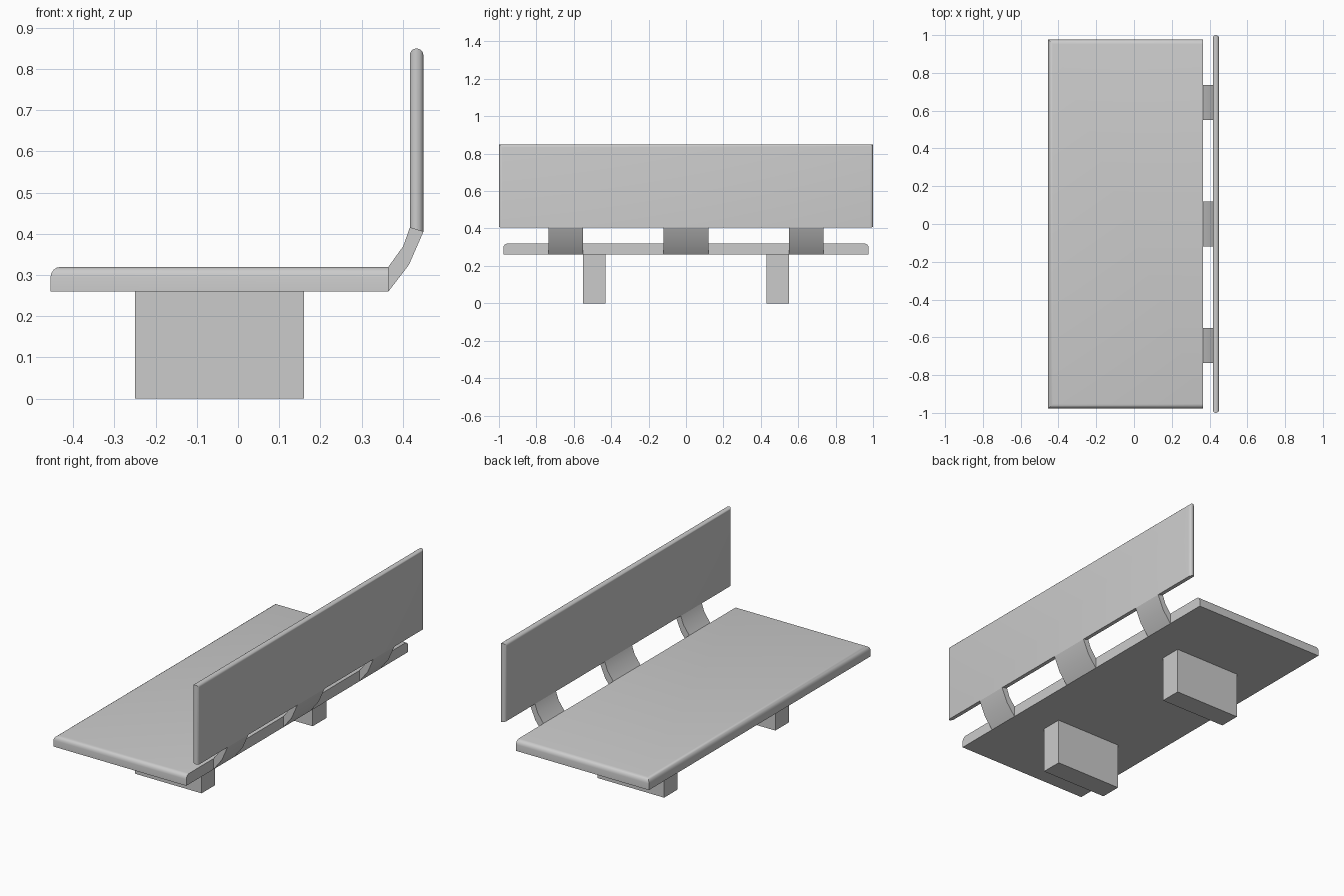
import bpy, bmesh
from mathutils import Vector

if "Cube" in bpy.data.objects:
    bpy.data.objects.remove(bpy.data.objects["Cube"])

grey = bpy.data.materials.new("plain_grey")
grey.diffuse_color = (0.6, 0.6, 0.6, 1)
grey.use_nodes = True
grey.node_tree.nodes["Principled BSDF"].inputs["Base Color"].default_value = grey.diffuse_color


def extrude_profile(name, profile, y0, y1, bevel_rule=None, radius=0.0, segments=4):
    """Extrude an (x, z) outline along y, rounding the edges the rule picks."""
    bm = bmesh.new()
    face = bm.faces.new([bm.verts.new((x, y0, z)) for x, z in profile])
    out = bmesh.ops.extrude_face_region(bm, geom=[face])
    moved = [v for v in out["geom"] if isinstance(v, bmesh.types.BMVert)]
    bmesh.ops.translate(bm, verts=moved, vec=Vector((0, y1 - y0, 0)))
    bmesh.ops.recalc_face_normals(bm, faces=bm.faces)
    if bevel_rule:
        edges = [e for e in bm.edges if bevel_rule(e.verts[0].co, e.verts[1].co)]
        bmesh.ops.bevel(bm, geom=edges, offset=radius, segments=segments,
                        profile=0.5, affect='EDGES', clamp_overlap=True)
    mesh = bpy.data.meshes.new(name)
    bm.to_mesh(mesh)
    bm.free()
    mesh.materials.append(grey)
    obj = bpy.data.objects.new(name, mesh)
    bpy.context.collection.objects.link(obj)
    bpy.ops.object.select_all(action='DESELECT')
    obj.select_set(True)
    bpy.context.view_layer.objects.active = obj
    bpy.ops.object.shade_smooth_by_angle(angle=0.6)
    return obj


def box(x0, x1, z0, z1):
    return [(x0, z0), (x1, z0), (x1, z1), (x0, z1)]


# Seat: rounded top edge on the front and both ends, square at the back
def seat_edge(a, b):
    top = min(a.z, b.z) > 0.31
    return top and not (a.x > 0.36 and b.x > 0.36)


extrude_profile("seat", box(-0.455, 0.365, 0.26, 0.32), -0.977, 0.977, seat_edge, 0.025)


# Backrest: thin panel with rounded top and ends, slanted bottom
def back_edge(a, b):
    along_top = min(a.z, b.z) > 0.8 and abs(a.y - b.y) > 1
    upright = abs(a.z - b.z) > 0.3
    return along_top or upright


extrude_profile("backrest", [(0.417, 0.415), (0.45, 0.405), (0.45, 0.85), (0.417, 0.85)],
                -1.0, 1.0, back_edge, 0.016)

# Curved brackets joining seat and backrest
bracket = [(0.365, 0.26), (0.415, 0.325), (0.45, 0.405),
           (0.417, 0.415), (0.401, 0.37), (0.365, 0.32)]
for name, y0, y1 in (("left", -0.735, -0.55), ("middle", -0.12, 0.12), ("right", 0.55, 0.735)):
    extrude_profile(name + "_bracket", bracket, y0, y1)

# Block legs
for name, y0 in (("left", -0.55), ("right", 0.43)):
    extrude_profile(name + "_leg", box(-0.25, 0.16, 0.0, 0.26), y0, y0 + 0.12)
